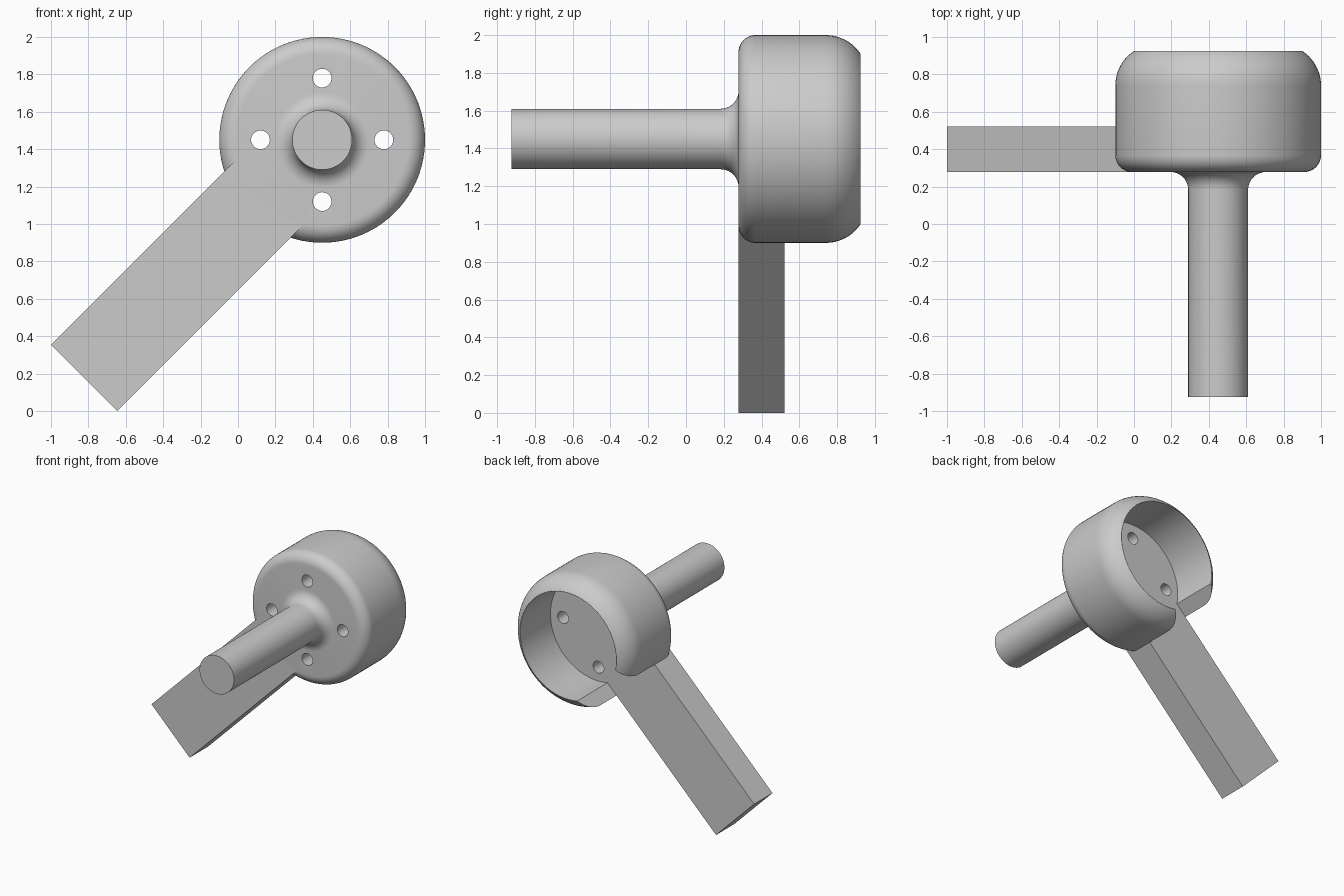
import bpy, bmesh, math
from mathutils import Vector, Matrix

if "Cube" in bpy.data.objects:
    bpy.data.objects.remove(bpy.data.objects["Cube"])

CX, CZ = 0.45, 1.45                      # axis of cup and shaft, along y
grey = bpy.data.materials.new("plain grey")
grey.diffuse_color = (0.6, 0.6, 0.6, 1)
grey.use_nodes = True
grey.node_tree.nodes["Principled BSDF"].inputs["Base Color"].default_value = grey.diffuse_color


def finish(bm, name):
    bmesh.ops.recalc_face_normals(bm, faces=bm.faces)
    me = bpy.data.meshes.new(name)
    bm.to_mesh(me)
    bm.free()
    me.materials.append(grey)
    ob = bpy.data.objects.new(name, me)
    bpy.context.collection.objects.link(ob)
    return ob


def arc(cr, cy, rad, a0, a1, n=10):
    """Points (radius, y) on an arc, angles in degrees."""
    out = []
    for i in range(n + 1):
        a = math.radians(a0 + (a1 - a0) * i / n)
        out.append((cr + rad * math.cos(a), cy + rad * math.sin(a)))
    return out


def lathe(name, profile, steps=96):
    bm = bmesh.new()
    vs = [bm.verts.new((CX + r, y, CZ)) for r, y in profile]
    es = [bm.edges.new(p) for p in zip(vs, vs[1:])]
    bmesh.ops.spin(bm, geom=vs + es, cent=(CX, 0, CZ), axis=(0, 1, 0),
                   angle=math.tau, steps=steps)
    bmesh.ops.remove_doubles(bm, verts=bm.verts, dist=1e-5)
    return finish(bm, name)


def diagonal_box(name, a0, a1, y0, y1, width=0.502):
    """Box running from the axis down and to the left at 45 degrees."""
    bm = bmesh.new()
    m = (Matrix.Translation((CX, 0, CZ)) @ Matrix.Rotation(math.radians(135), 4, 'Y')
         @ Matrix.Translation(((a0 + a1) / 2, (y0 + y1) / 2, 0))
         @ Matrix.Diagonal((a1 - a0, y1 - y0, width, 1)))
    bmesh.ops.create_cube(bm, size=1, matrix=m)
    return finish(bm, name)


def cut(ob, cutter):
    mod = ob.modifiers.new("cut", 'BOOLEAN')
    mod.operation, mod.solver, mod.object = 'DIFFERENCE', 'EXACT', cutter
    bpy.context.view_layer.objects.active = ob
    bpy.ops.object.modifier_apply(modifier=mod.name)
    bpy.data.objects.remove(cutter)


# Shaft, flared root and hollow cup as one turned profile
profile = [(0, -0.925), (0.16, -0.925)]
profile += arc(0.255, 0.183, 0.095, 180, 90)          # flare into the plate
profile += arc(0.46, 0.368, 0.09, -90, 0)             # front rounding
profile += arc(0.329, 0.74, 0.221, 0, 56.8)           # back rounding
profile += [(0.447, 0.925), (0.447, 0.522), (0, 0.522)]
cup = lathe("cup_and_shaft", profile)

# Slot through the wall above the arm
cut(cup, diagonal_box("slot_cutter", 0.3, 0.8, 0.522, 1.1))

# Four screw holes
for i in range(4):
    a = i * math.pi / 2
    bm = bmesh.new()
    bmesh.ops.create_cone(
        bm, cap_ends=True, segments=32, radius1=0.05, radius2=0.05, depth=0.5,
        matrix=Matrix.Translation((CX + 0.33 * math.cos(a), 0.4, CZ + 0.33 * math.sin(a)))
        @ Matrix.Rotation(math.pi / 2, 4, 'X'))
    cut(cup, finish(bm, "hole_cutter"))

# Flat arm
arm = diagonal_box("arm", 0.37, 1.8, 0.278, 0.522)

bpy.ops.object.select_all(action='DESELECT')
cup.select_set(True)
bpy.context.view_layer.objects.active = cup
bpy.ops.object.shade_smooth_by_angle(angle=math.radians(30))
